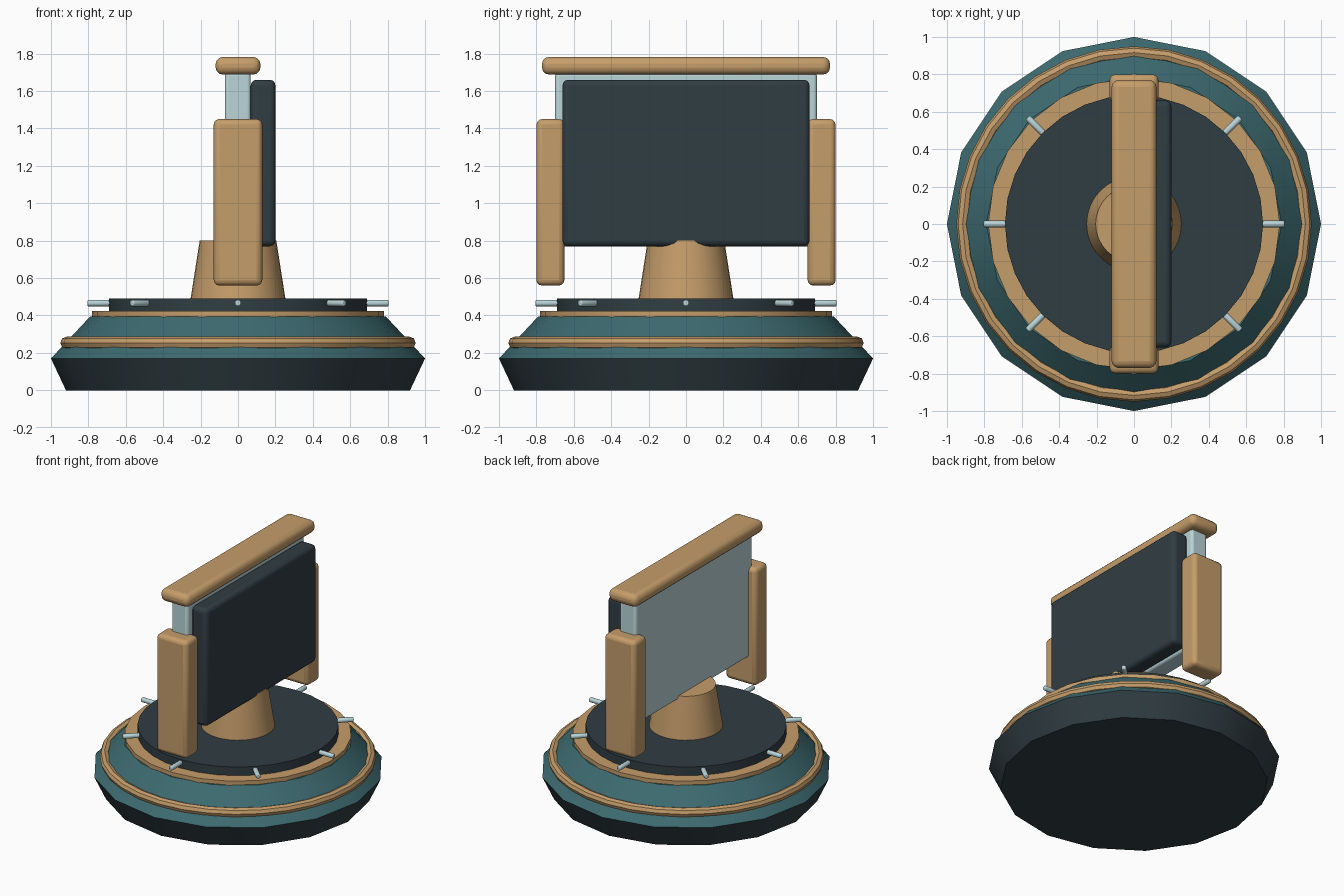
import bpy, math

if "Cube" in bpy.data.objects:
    bpy.data.objects.remove(bpy.data.objects["Cube"])


def material(name, rgb):
    m = bpy.data.materials.new(name)
    m.diffuse_color = (*rgb, 1)
    m.use_nodes = True
    m.node_tree.nodes["Principled BSDF"].inputs["Base Color"].default_value = m.diffuse_color
    return m


TAN = material("warm tan", (0.56, 0.34, 0.145))
DARK = material("dark slate", (0.030, 0.047, 0.056))
TEAL = material("deep teal", (0.046, 0.145, 0.162))
PALE = material("pale blue grey", (0.49, 0.66, 0.69))


def finish(name, mat, bevel=0, segments=3, angle=32):
    ob = bpy.context.object
    ob.name = name
    ob.data.materials.append(mat)
    if bevel:
        b = ob.modifiers.new("bevel", 'BEVEL')
        b.width = bevel
        b.segments = segments
        b.limit_method = 'ANGLE'
        b.angle_limit = math.radians(35)
    bpy.ops.object.shade_smooth_by_angle(angle=math.radians(angle))
    return ob


def cone(name, mat, r1, r2, z1, z2, sides, bevel=0):
    bpy.ops.mesh.primitive_cone_add(vertices=sides, radius1=r1, radius2=r2,
                                    depth=z2 - z1, location=(0, 0, (z1 + z2) / 2))
    return finish(name, mat, bevel, 2)


def box(name, mat, x, y, z, bevel):
    bpy.ops.mesh.primitive_cube_add(size=1, location=[sum(a) / 2 for a in (x, y, z)])
    bpy.context.object.scale = [a[1] - a[0] for a in (x, y, z)]
    bpy.ops.object.transform_apply(location=False, rotation=False, scale=True)
    return finish(name, mat, bevel)


# Stepped round base
cone("base_foot", DARK, 0.92, 1.0, 0, 0.17, 16).modifiers.clear()
cone("base_slope", TEAL, 1.0, 0.79, 0.17, 0.395, 16)
cone("trim_plate", TAN, 0.78, 0.78, 0.38, 0.425, 24)
cone("turntable", DARK, 0.69, 0.69, 0.42, 0.49, 32)
bpy.ops.mesh.primitive_torus_add(major_segments=32, minor_segments=8, major_radius=0.916,
                                 minor_radius=0.034, location=(0, 0, 0.253))
finish("trim_ring", TAN)

# Eight pegs around the turntable
for i in range(8):
    a = i * math.tau / 8
    bpy.ops.mesh.primitive_cylinder_add(
        vertices=8, radius=0.019, depth=0.14,
        location=(0.735 * math.cos(a), 0.735 * math.sin(a), 0.466),
        rotation=(0, math.pi / 2, a))
    finish("peg", PALE, 0.007, 2, 50)

# Central post
cone("post", TAN, 0.255, 0.205, 0.48, 0.80, 32)

# Upright panel with dark plate, side posts and top bar
box("pale_panel", PALE, (-0.07, 0.068), (-0.70, 0.70), (0.77, 1.70), 0.02)
box("dark_plate", DARK, (0.068, 0.20), (-0.66, 0.66), (0.77, 1.66), 0.03)
for s in (-1, 1):
    box("side_post", TAN, (-0.13, 0.13), sorted((s * 0.65, s * 0.80)), (0.56, 1.45), 0.03)
box("top_bar", TAN, (-0.12, 0.12), (-0.77, 0.77), (1.688, 1.782), 0.038)
